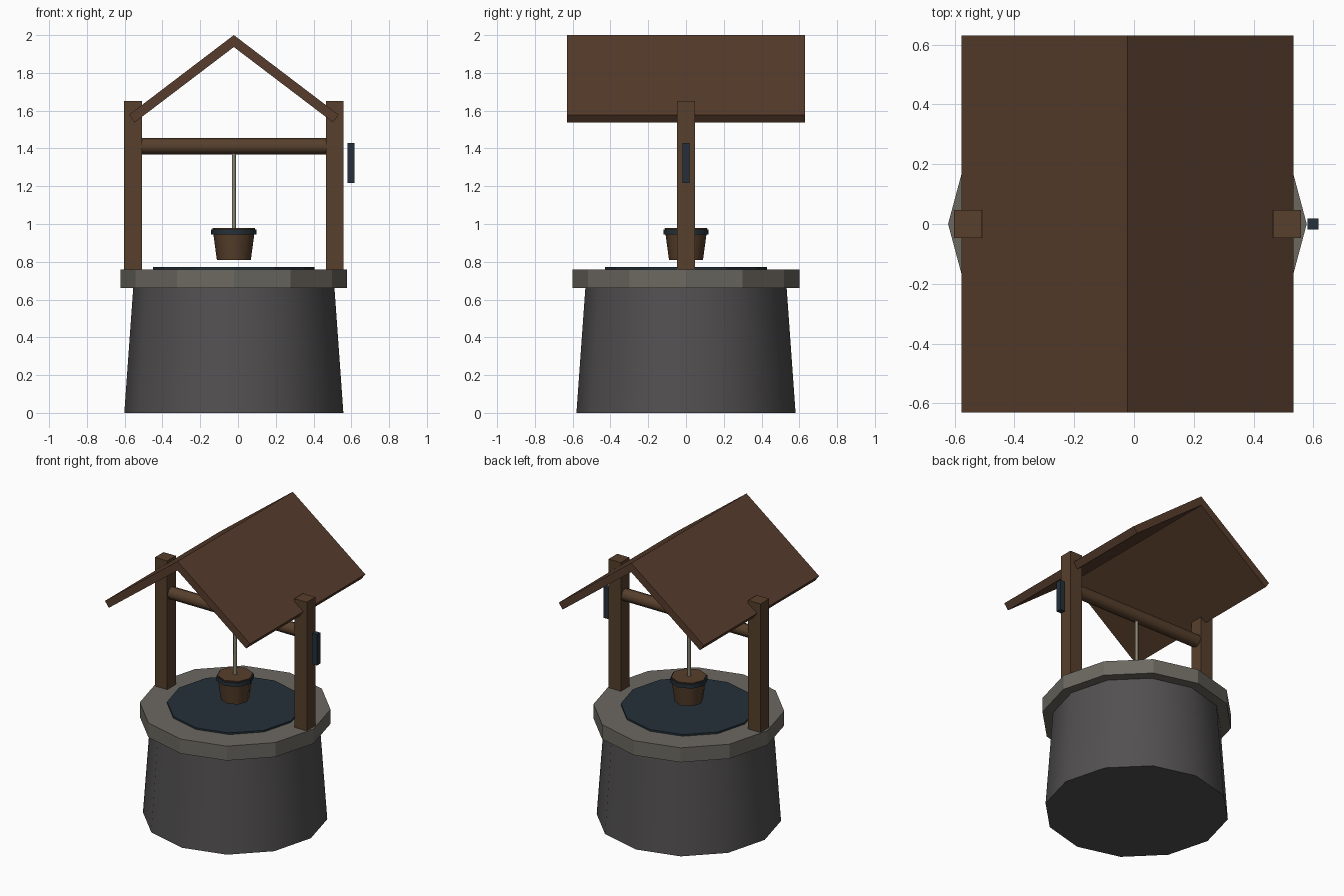
import bpy, bmesh, math
from mathutils import Matrix

if "Cube" in bpy.data.objects:
    bpy.data.objects.remove(bpy.data.objects["Cube"])

CX = -0.022  # centre line of the well


def mat(name, rgb):
    m = bpy.data.materials.new(name)
    m.diffuse_color = (*rgb, 1)
    m.use_nodes = True
    m.node_tree.nodes["Principled BSDF"].inputs["Base Color"].default_value = m.diffuse_color
    return m


STONE = mat("dark stone", (0.085, 0.08, 0.08))
RIM = mat("pale stone", (0.15, 0.14, 0.12))
WOOD = mat("post wood", (0.095, 0.05, 0.025))
ROOF = mat("roof wood", (0.095, 0.045, 0.025))
DARK = mat("dark blue", (0.018, 0.03, 0.042))
ROPE = mat("rope", (0.25, 0.23, 0.17))


def finish(name, bm, material, smooth=0):
    me = bpy.data.meshes.new(name)
    bm.to_mesh(me)
    bm.free()
    ob = bpy.data.objects.new(name, me)
    bpy.context.collection.objects.link(ob)
    me.materials.append(material)
    if smooth:
        bpy.ops.object.select_all(action='DESELECT')
        bpy.context.view_layer.objects.active = ob
        ob.select_set(True)
        bpy.ops.object.shade_smooth_by_angle(angle=math.radians(smooth))
    return ob


def cone(name, material, n, r1, r2, z1, z2, smooth=0, matrix=None):
    bm = bmesh.new()
    place = matrix or Matrix.Translation((CX, 0, (z1 + z2) / 2))
    bmesh.ops.create_cone(bm, cap_ends=True, segments=n, radius1=r1, radius2=r2,
                          depth=z2 - z1, matrix=place)
    return finish(name, bm, material, smooth)


def box(name, material, lo, hi):
    bm = bmesh.new()
    bmesh.ops.create_cube(bm, size=1)
    for v in bm.verts:
        v.co = [a + (c + 0.5) * (b - a) for a, b, c in zip(lo, hi, v.co)]
    return finish(name, bm, material)


# Stone well and water
cone("well_wall", STONE, 12, 0.58, 0.53, 0, 0.70, 35)
cone("well_rim", RIM, 12, 0.60, 0.60, 0.66, 0.76)
cone("water", DARK, 12, 0.428, 0.428, 0.75, 0.772)

# Posts and roof slabs on both sides
for side, label in ((-1, "left"), (1, "right")):
    x = CX + side * 0.534
    box(label + "_post", WOOD, (x - 0.047, -0.047, 0.74), (x + 0.047, 0.047, 1.65))
    bm = bmesh.new()
    prof = [(0, 2.0), (0.555, 1.578), (0.525, 1.538), (0, 1.937)]
    face = bm.faces.new([bm.verts.new((CX + side * px, -0.63, pz)) for px, pz in prof])
    ext = bmesh.ops.extrude_face_region(bm, geom=[face])
    bmesh.ops.translate(bm, vec=(0, 1.26, 0),
                        verts=[g for g in ext["geom"] if isinstance(g, bmesh.types.BMVert)])
    bmesh.ops.recalc_face_normals(bm, faces=bm.faces)
    finish(label + "_roof_slab", bm, ROOF)

# Winding beam and crank handle
cone("beam", WOOD, 8, 0.043, 0.043, 0, 1.0, 50,
     Matrix.Translation((CX, 0, 1.412)) @ Matrix.Rotation(math.pi / 2, 4, 'Y'))
box("crank_handle", DARK, (0.58, -0.019, 1.217), (0.618, 0.019, 1.43))

# Rope and bucket
cone("rope", ROPE, 6, 0.012, 0.012, 0.97, 1.40, 65)
cone("bucket", WOOD, 8, 0.09, 0.113, 0.81, 0.98, 50)
cone("bucket_band", DARK, 8, 0.12, 0.12, 0.945, 0.972, 50)
